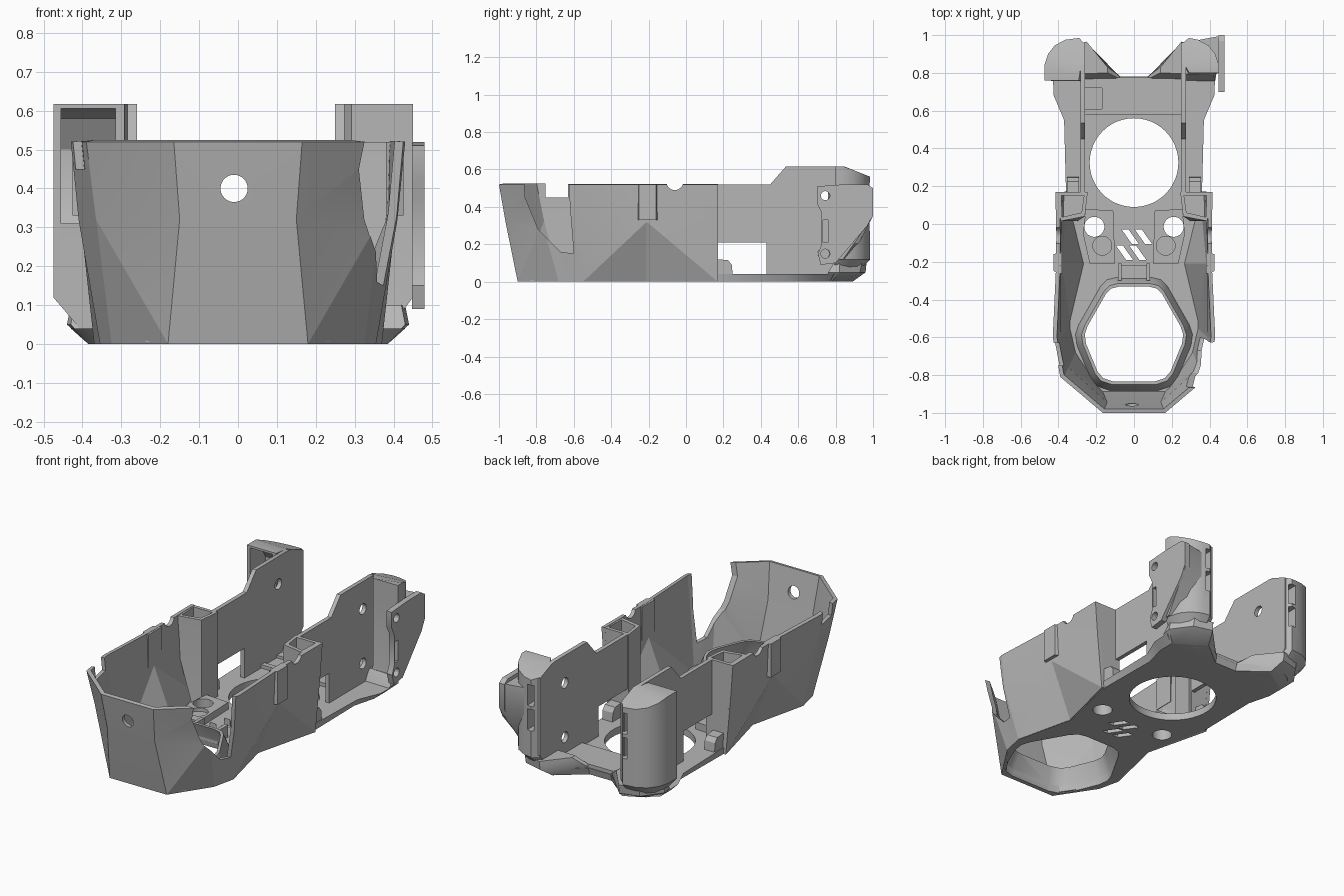
import bpy, bmesh, math
from mathutils import Matrix

if "Cube" in bpy.data.objects:
    bpy.data.objects.remove(bpy.data.objects["Cube"])

grey = bpy.data.materials.new("plain_grey")
grey.use_nodes = True
grey.diffuse_color = (0.47, 0.47, 0.47, 1)
grey.node_tree.nodes["Principled BSDF"].inputs["Base Color"].default_value = (0.47, 0.47, 0.47, 1)
parts, cutters = [], []


def finish(bm, name, cutter=False, recalc=True):
    if recalc:
        bmesh.ops.recalc_face_normals(bm, faces=bm.faces)
    mesh = bpy.data.meshes.new(name)
    bm.to_mesh(mesh)
    bm.free()
    mesh.materials.append(grey)
    obj = bpy.data.objects.new(name, mesh)
    bpy.context.collection.objects.link(obj)
    obj.hide_render = cutter
    (cutters if cutter else parts).append(obj)
    return obj


def loft(name, rings, cutter=False):
    """Closed solid through rings of 3D points."""
    bm = bmesh.new()
    rows = [[bm.verts.new(p) for p in ring] for ring in rings]
    n = len(rows[0])
    for low, high in zip(rows, rows[1:]):
        for i in range(n):
            j = (i + 1) % n
            bm.faces.new((low[i], low[j], high[j], high[i]))
    caps = [bm.faces.new(rows[0]), bm.faces.new(rows[-1])]
    bmesh.ops.recalc_face_normals(bm, faces=bm.faces)
    bmesh.ops.triangulate(bm, faces=caps)
    return finish(bm, name, cutter)


def at_z(plan, z, s=1):
    return [(x * s, y, z(y) if callable(z) else z) for x, y in plan]


def plan_solid(name, plan, z0, z1, s=1, cutter=False):
    return loft(name, [at_z(plan, z0, s), at_z(plan, z1, s)], cutter)


def side_solid(name, profile, x0, x1, cutter=False):
    return loft(name, [[(x, y, z) for y, z in profile] for x in (x0, x1)], cutter)


def box(name, x0, x1, y0, y1, z0, z1, cutter=False):
    return plan_solid(name, [(x0, y0), (x1, y0), (x1, y1), (x0, y1)], z0, z1, 1, cutter)


def rod_cutter(name, centre, r, depth, axis="Z"):
    bm = bmesh.new()
    turn = {"X": Matrix.Rotation(math.pi / 2, 4, "Y"),
            "Y": Matrix.Rotation(math.pi / 2, 4, "X"), "Z": Matrix()}[axis]
    bmesh.ops.create_cone(bm, cap_ends=True, segments=48, radius1=r, radius2=r, depth=depth,
                          matrix=Matrix.Translation(centre) @ turn)
    return finish(bm, name, True)


def cut(targets, *tools):
    for target in targets:
        for tool in tools:
            mod = target.modifiers.new("cut", "BOOLEAN")
            mod.operation, mod.solver, mod.object = "DIFFERENCE", "EXACT", tool


def mirrored(half):
    return [(-x, y) for x, y in half] + [(x, y) for x, y in reversed(half)]


# Faceted front shell, widening upwards, with fans of facets at the waist
low = [(0.37, 0.17), (0.275, -0.21), (0.355, -0.55), (0.325, -0.68), (0.18, -0.9)]
mid = [(0.40, 0.17), (0.405, -0.21), (0.41, -0.6), (0.365, -0.77), (0.15, -0.965)]
top = [(0.415, 0.17), (0.412, -0.21), (0.43, -0.6), (0.39, -0.81), (0.165, -1.0)]
bm = bmesh.new()
rows = [[bm.verts.new(p) for p in at_z(mirrored(h), z)]
        for h, z in ((low, 0), (mid, 0.32), (top, 0.52))]
for a, b in zip(rows, rows[1:]):
    for i in range(len(a) - 1):
        p, q, r, t = a[i], a[i + 1], b[i + 1], b[i]
        rising = (i % 2 == 0) == (i < 5)
        for tri in (((p, q, r), (p, r, t)) if rising else ((p, q, t), (q, r, t))):
            bm.faces.new(tri)
shell = finish(bm, "front_shell", recalc=False)
solid = shell.modifiers.new("thickness", "SOLIDIFY")
solid.thickness, solid.offset, solid.use_even_offset = 0.022, -1, True
side_gap = [(-0.87, 0.6), (-0.86, 0.45), (-0.79, 0.28), (-0.67, 0.16), (-0.6, 0.15),
            (-0.62, 0.4), (-0.63, 0.6)]
cut([shell],
    rod_cutter("front_hole_cutter", (-0.01, -0.95, 0.4), 0.035, 0.4, "Y"),
    side_solid("side_gap_cutter", side_gap, 0.2, 0.6, True),
    box("side_notch_cutter", -0.6, -0.3, -0.75, -0.63, 0.45, 0.6, True),
    rod_cutter("cable_notch_cutter", (0, -0.06, 0.535), 0.045, 1.2, "X"))

# Floor with chamfered rim towards the back
back_low = [(0.07, 0.77), (0.22, 0.88), (0.385, 0.77), (0.385, 0.68), (0.35, 0.55), (0.355, 0.17)]
back_high = [(0.07, 0.78), (0.24, 0.92), (0.43, 0.79), (0.425, 0.68), (0.37, 0.55), (0.36, 0.17)]
front_part = [(x - 0.006, y + 0.004) for x, y in low[1:]]
floor = loft("floor", [at_z(mirrored(back_low + front_part), 0),
                       at_z(mirrored(back_high + front_part), 0.04)])

# Funnel rim around the rounded front opening
nozzle = [(0.08, 0.255), (0.12, 0.245), (0.15, 0.215), (0.247, 0.045), (0.262, 0.0),
          (0.255, -0.05), (0.195, -0.195), (0.165, -0.232), (0.11, -0.25)]


def opening(scale, z):
    return [(x * scale, y * scale - 0.585, z) for x, y in mirrored(nozzle)]


rim = loft("funnel_rim", [opening(1.21, 0.005), opening(1.16, 0.07), opening(1.06, 0.13)])
funnel = loft("funnel_cutter", [opening(1.17, -0.02), opening(1.13, 0.04), opening(0.98, 0.14)], True)
cut([floor, rim], funnel)
cut([floor], rod_cutter("rear_opening_cutter", (0, 0.325, 0), 0.235, 0.3))

# Slanted vent slots
for x, y in ((-0.065, -0.03), (0.005, -0.03), (-0.095, -0.115), (-0.025, -0.115)):
    slot = [(x, y), (x + 0.037, y), (x + 0.09, y - 0.075), (x + 0.053, y - 0.075)]
    cut([floor], plan_solid("vent_cutter", slot, -0.1, 0.1, 1, True))

# Raised step at the back of the floor, and bracket behind the funnel
step = plan_solid("rear_floor_step", [(-0.26, 0.58), (0.26, 0.58), (0.26, 0.775), (-0.26, 0.775)], 0.03, 0.06)
cut([step], box("step_recess_cutter", -0.26, -0.17, 0.61, 0.72, 0.045, 0.1, True))
box("bracket_bridge", -0.08, 0.08, -0.3, -0.22, 0.03, 0.07)

window = box("window_cutter", -0.6, 0.6, 0.172, 0.43, 0.04, 0.21, True)
wall_profile = [(0.15, 0.0), (0.15, 0.52), (0.45, 0.52), (0.535, 0.617), (0.83, 0.617),
                (0.96, 0.57), (0.96, 0.13), (0.87, 0.02)]


def lobe_top(y):
    return 0.617 - 0.4 * max(0, y - 0.845)


for s, side in ((1, "left"), (-1, "right")):
    # Rear side wall with window and screw holes
    inner = 0.25 if s > 0 else 0.26
    wall = side_solid(side + "_rear_wall", wall_profile, s * inner, s * (inner + 0.024))
    cut([wall], window)
    for z in ((0.46, 0.15) if s > 0 else (0.46,)):
        cut([wall], rod_cutter("wall_hole_cutter", (s * inner, 0.735, z), 0.03, 0.2, "X"))
    stub = [(0.165, 0.03), (0.25, 0.03), (0.245, 0.09), (0.225, 0.115), (0.165, 0.12)]
    side_solid(side + "_window_stub", stub, s * 0.29, s * 0.355)

    # Foot under the back corner
    foot_low = [(0.07, 0.75), (0.385, 0.74), (0.385, 0.78), (0.30, 0.85), (0.22, 0.89), (0.09, 0.785)]
    foot_mid = [(0.07, 0.765), (0.43, 0.76), (0.44, 0.82), (0.36, 0.93), (0.25, 0.96), (0.08, 0.785)]
    foot_top = [(0.14, 0.80), (0.42, 0.79), (0.43, 0.82), (0.36, 0.94), (0.25, 0.965), (0.14, 0.83)]
    loft(side + "_rear_foot", [at_z(foot_low, 0, s), at_z(foot_mid, 0.05, s), at_z(foot_top, 0.1, s)])

    # Rounded corner column
    out, front = (0.45, 0.80) if s > 0 else (0.475, 0.76)
    column = [(inner, 0.845), (inner + 0.02, 0.84), (0.292, front), (out, front), (out, 0.84),
              (out - 0.02, 0.90), (out - 0.055, 0.945), (out - 0.11, 0.975), (0.29, 0.985), (inner, 0.95)]
    base = [(0.262 + (x - 0.262) * 0.6, 0.75 + (y - 0.75) * 0.6) for x, y in column]
    lobe = loft(side + "_corner_column", [at_z(base, 0.02, s), at_z(column, 0.12, s),
                                          at_z(column, 0.5, s), at_z(column, lobe_top, s)])
    for z in (0.27, 0.41):
        cut([lobe], box("slot_cutter", s * 0.277, s * 0.315, 0.92, 1.1, z, z + 0.12, True))
    if s < 0:
        hollow = [(0.6, 0.605), (0.79, 0.605), (0.85, 0.58), (0.9, 0.5), (0.9, 0.36), (0.87, 0.31), (0.6, 0.31)]
        cut([lobe], side_solid("pocket_cutter", hollow, -0.455, -0.315, True))

    # Open pocket where the shell meets the rear wall
    pocket = loft(side + "_pocket_box", [
        at_z([(0.245, 0.17), (0.345, 0.17), (0.30, 0.015), (0.26, 0.04)], 0.03, s),
        at_z([(0.245, 0.17), (0.395, 0.17), (0.39, 0.015), (0.26, 0.04)], 0.32, s),
        at_z([(0.245, 0.17), (0.395, 0.17), (0.39, 0.015), (0.26, 0.04)], 0.52, s)])
    cut([pocket], plan_solid("pocket_box_cutter",
                             [(0.265, 0.15), (0.385, 0.15), (0.38, 0.037), (0.278, 0.06)], 0.25, 0.6, s, True))

    # Outer boss on the shell
    plan_solid(side + "_shell_boss", [(0.38, -0.265), (0.425, -0.25), (0.425, -0.16), (0.38, -0.145)],
               0.33, 0.52, s)

    # Raised pad with a through hole and a blind hole
    pad = plan_solid(side + "_pad", [(0.11, 0.07), (0.255, 0.08), (0.27, -0.05), (0.235, -0.21), (0.10, -0.21)],
                     0.03, 0.08, s)
    cut([floor, pad], rod_cutter("pad_hole_cutter", (s * 0.21, -0.015, 0), 0.053, 0.4))
    cut([pad], rod_cutter("blind_hole_cutter", (s * 0.168, -0.115, 0.11), 0.05, 0.1))
    box(side + "_bracket_rib", s * 0.065, s * 0.085, -0.3, -0.21, 0.03, 0.11)

# Screw plate on the model's left, with a filled return to the column
ear = [(0.70, 0.51), (0.70, 0.42), (0.725, 0.37), (0.725, 0.2), (0.705, 0.15), (0.72, 0.09),
       (0.80, 0.10), (0.97, 0.30), (1.0, 0.36), (1.0, 0.5), (0.97, 0.52), (0.84, 0.52)]
plate = side_solid("left_screw_plate", ear, 0.447, 0.48)
cut([plate], box("plate_slot_cutter", 0.4, 0.6, 0.732, 0.758, 0.21, 0.33, True),
    *[rod_cutter("plate_hole_cutter", (0.46, 0.745, z), 0.024, 0.2, "X") for z in (0.46, 0.15)])
web = [(0.33, 0.972), (0.475, 0.999), (0.475, 0.84), (0.43, 0.84)]
web_low = [(0.36, 0.88), (0.46, 0.84), (0.46, 0.81), (0.43, 0.81)]
loft("left_plate_return", [at_z(web_low, 0.12), at_z(web, 0.35), at_z(web, 0.5)])

# Bake the cuts, drop the cutters and shade
bpy.context.view_layer.update()
graph = bpy.context.evaluated_depsgraph_get()
baked = [(p, bpy.data.meshes.new_from_object(p.evaluated_get(graph))) for p in parts]
for part, mesh in baked:
    part.modifiers.clear()
    part.data = mesh
for tool in cutters:
    bpy.data.objects.remove(tool)
for group, angle in ((parts[1:], 32), (parts[:1], 12)):
    bpy.ops.object.select_all(action="DESELECT")
    for part in group:
        part.select_set(True)
    bpy.context.view_layer.objects.active = group[0]
    bpy.ops.object.shade_smooth_by_angle(angle=math.radians(angle))
